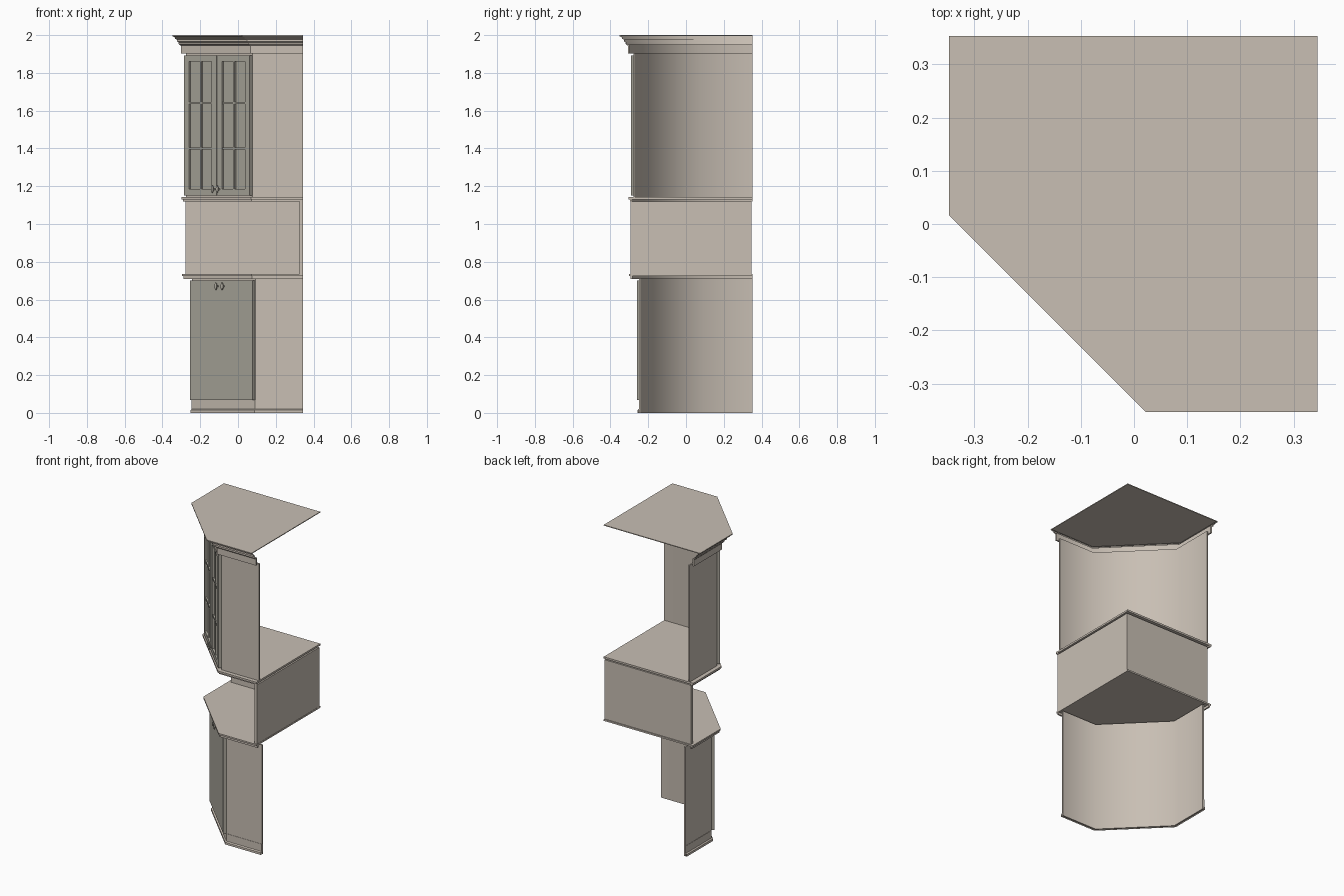
import bpy, bmesh, math
from mathutils import Matrix, Vector

if "Cube" in bpy.data.objects:
    bpy.data.objects.remove(bpy.data.objects["Cube"])

R, T, Q = 0.345, 0.353, math.sqrt(2)


def material(name, col):
    m = bpy.data.materials.new(name)
    m.diffuse_color = (*col, 1)
    m.use_nodes = True
    m.node_tree.nodes["Principled BSDF"].inputs["Base Color"].default_value = m.diffuse_color
    return m


BODY = material("warm_grey_wood", (0.58, 0.52, 0.455))
DOOR = material("door_grey", (0.42, 0.40, 0.345))


def finish(name, bm, mat):
    bmesh.ops.recalc_face_normals(bm, faces=bm.faces[:])
    me = bpy.data.meshes.new(name)
    bm.to_mesh(me)
    bm.free()
    me.materials.append(mat)
    ob = bpy.data.objects.new(name, me)
    bpy.context.collection.objects.link(ob)
    return ob


def front_path(left, s, z):
    """Right side, diagonal front (x + y = s) and left side, open at the back."""
    b = left - 0.005
    return [Vector(p) for p in ((R, b, z), (s - b, b, z), (left, s - left, z), (left, T, z))]


def shell(name, profile, t=0.01):
    """Sweep an outer profile of (left, s, z) round the front; inner skin is smooth."""
    n = len(profile)
    ring = profile + [(l + t, s + t * Q, z) for l, s, z in reversed(profile)]
    bm = bmesh.new()
    rows = [[bm.verts.new(p) for p in front_path(*r)] for r in ring]
    for i in range(len(rows)):
        a, b = rows[i], rows[(i + 1) % len(rows)]
        for k in range(3):
            f = bm.faces.new((a[k], a[k + 1], b[k + 1], b[k]))
            f.smooth = n <= i < len(rows) - 1
    for k in (0, 3):
        bm.faces.new([r[k] for r in rows])
    return finish(name, bm, BODY)


def plate(name, left, s, z0, z1):
    bm = bmesh.new()
    lo, hi = [[bm.verts.new(p) for p in front_path(left, s, z) + [Vector((R, T, z))]]
              for z in (z0, z1)]
    bm.faces.new(lo)
    bm.faces.new(hi)
    for i in range(5):
        j = (i + 1) % 5
        bm.faces.new((lo[i], lo[j], hi[j], hi[i]))
    return finish(name, bm, BODY)


def add_box(bm, x, y, z, m=Matrix()):
    size = Matrix.Diagonal((x[1] - x[0], y[1] - y[0], z[1] - z[0], 1))
    mid = Matrix.Translation((sum(x) / 2, sum(y) / 2, sum(z) / 2))
    bmesh.ops.create_cube(bm, size=1, matrix=m @ mid @ size)


def diagonal(s):
    """Frame on the diagonal front: x runs along it, -y points outward."""
    return Matrix.Translation((s / 2 + 0.0025, s / 2 - 0.0025, 0)) @ Matrix.Rotation(-math.pi / 4, 4, 'Z')


def knobs(name, s, d, z, gap):
    bm = bmesh.new()
    m = diagonal(s)
    for u in (-gap, gap):
        bmesh.ops.create_uvsphere(bm, u_segments=10, v_segments=6, radius=1, matrix=m
                                  @ Matrix.Translation((u, -d - 0.016, z))
                                  @ Matrix.Diagonal((0.009, 0.007, 0.02, 1)))
        add_box(bm, (u - 0.004, u + 0.004), (-d - 0.016, -d), (z - 0.004, z + 0.004), m)
    finish(name, bm, DOOR)


# Lower cabinet
LOW = -0.156
shell("lower_carcass", [(-0.243, LOW, 0), (-0.243, LOW, 0.712)])
shell("baseboard", [(-0.252, LOW - 0.013, 0), (-0.252, LOW - 0.013, 0.014),
                    (-0.245, LOW - 0.003, 0.02), (-0.245, LOW - 0.003, 0.068)], 0.002)
bm = bmesh.new()
add_box(bm, (-0.234, 0.234), (-0.02, 0), (0.068, 0.70), diagonal(LOW))
finish("lower_door", bm, DOOR)
knobs("lower_knobs", LOW, 0.02, 0.67, 0.023)

# Counter and its moulding
shell("counter_moulding", [(-0.288, -0.219, 0.71), (-0.288, -0.219, 0.725)])
plate("counter", -0.296, -0.23, 0.725, 0.735)

# Open niche: two back walls
for name, x, y in (("niche_back_wall", (-0.277, R), (0.325, 0.346)),
                   ("niche_right_wall", (0.325, 0.343), (-0.295, 0.325))):
    bm = bmesh.new()
    add_box(bm, x, y, (0.735, 1.12))
    finish(name, bm, BODY)

# Shelf under the upper cabinet
shell("shelf_moulding", [(-0.291, -0.224, 1.12), (-0.291, -0.224, 1.13)])
plate("upper_shelf", -0.30, -0.237, 1.13, 1.142)

# Upper cabinet
UP = -0.201
shell("upper_carcass", [(-0.274, UP, 1.142), (-0.274, UP, 1.902)])
m = diagonal(UP)
for side, c in (("left", -0.124), ("right", 0.124)):
    bm = bmesh.new()
    w = 0.122
    front = (-0.02, 0)
    for a, b in ((-w, -w + 0.036), (w - 0.036, w)):           # stiles
        add_box(bm, (c + a, c + b), front, (1.152, 1.892), m)
    for z in ((1.152, 1.185), (1.86, 1.892)):                 # rails
        add_box(bm, (c - w + 0.036, c + w - 0.036), front, z, m)
    add_box(bm, (c - 0.005, c + 0.005), (-0.016, 0), (1.185, 1.86), m)  # glazing bars
    for z in (1.40, 1.64):
        add_box(bm, (c - w + 0.036, c + w - 0.036), (-0.0165, 0), (z - 0.006, z + 0.006), m)
    finish(side + "_upper_door", bm, DOOR)
    bm = bmesh.new()
    add_box(bm, (c - w + 0.036, c + w - 0.036), (-0.007, -0.001), (1.185, 1.86), m)
    finish(side + "_door_panes", bm, DOOR)
knobs("upper_knobs", UP, 0.02, 1.185, 0.018)

# Frieze, stepped crown moulding and top
shell("frieze", [(-0.303, -0.242, 1.902), (-0.303, -0.242, 1.95)])
crown = [(-0.306, 1.945), (-0.314, 1.953), (-0.314, 1.962), (-0.323, 1.966),
         (-0.323, 1.976), (-0.334, 1.981), (-0.334, 1.988), (-0.347, 1.993), (-0.347, 1.996)]
shell("crown_moulding", [(l, -0.246 + (l + 0.306) * 2.05, z) for l, z in crown], 0.004)
plate("top", -0.348, -0.331, 1.995, 2.0)
